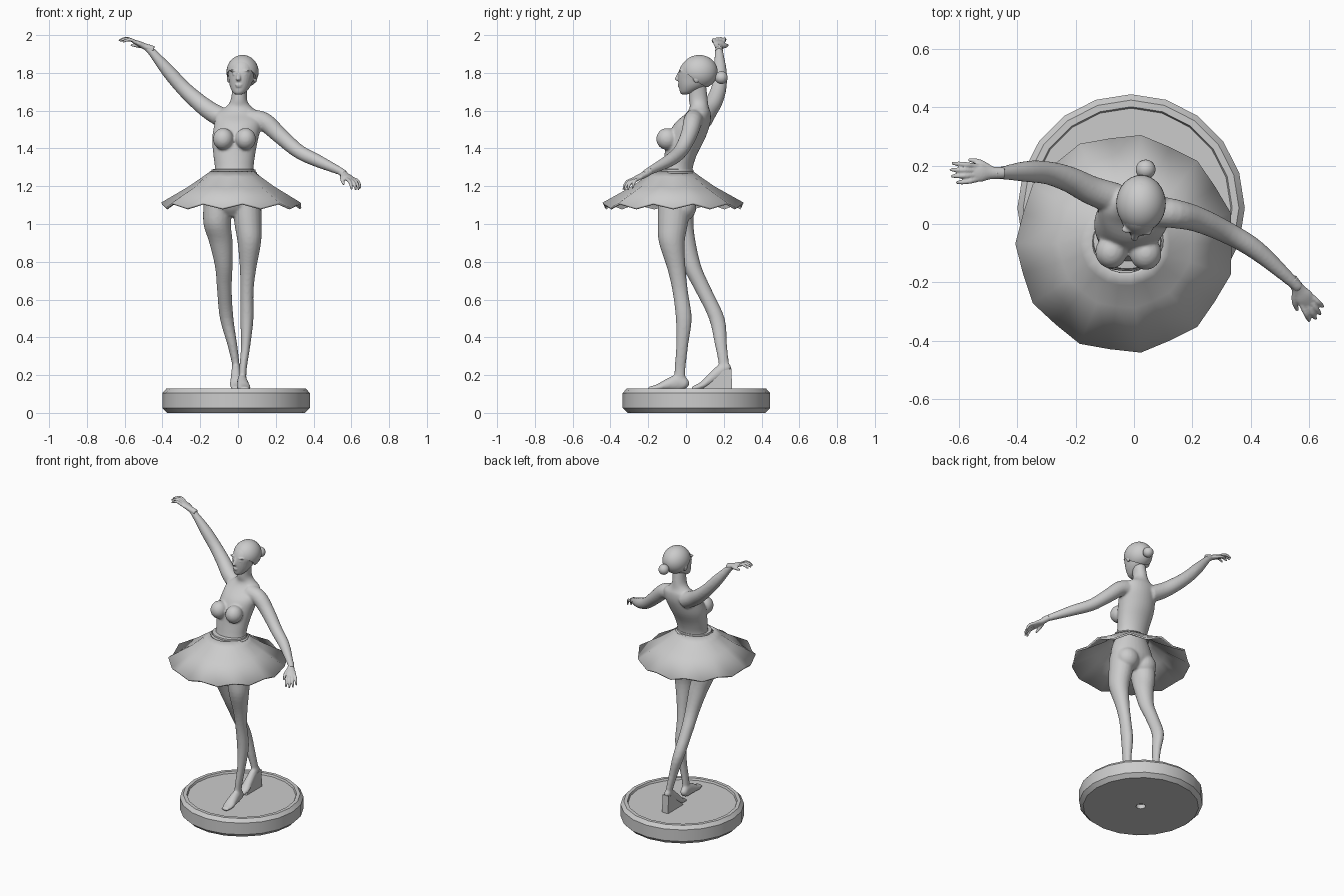
import bpy, bmesh, math
from mathutils import Vector, Matrix


def finish(name, bm, angle=40, voxel=0, smooth=0):
    bmesh.ops.recalc_face_normals(bm, faces=bm.faces)
    me = bpy.data.meshes.new(name)
    bm.to_mesh(me)
    bm.free()
    ob = bpy.data.objects.new(name, me)
    bpy.context.collection.objects.link(ob)
    bpy.ops.object.select_all(action='DESELECT')
    ob.select_set(True)
    bpy.context.view_layer.objects.active = ob
    if voxel:  # fuse overlapping parts into one skin
        r = ob.modifiers.new("fuse", 'REMESH')
        r.mode = 'VOXEL'
        r.voxel_size = voxel
        r.use_smooth_shade = True
        if smooth:
            s = ob.modifiers.new("soften", 'SMOOTH')
            s.factor, s.iterations = 0.5, smooth
    else:
        bpy.ops.object.shade_smooth_by_angle(angle=math.radians(angle))
    return ob


def skin(bm, rings, caps=True):
    rows = [[bm.verts.new(p) for p in ring] for ring in rings]
    n = len(rows[0])
    for a, b in zip(rows, rows[1:]):
        for i in range(n):
            bm.faces.new((a[i], a[(i + 1) % n], b[(i + 1) % n], b[i]))
    if caps:
        bm.faces.new(rows[0])
        bm.faces.new(rows[-1])


def spline(pts, steps=4):
    p = [Vector(q) for q in pts]
    p = [p[0] * 2 - p[1]] + p + [p[-1] * 2 - p[-2]]
    out = []
    for k in range(1, len(p) - 2):
        a, b, c, d = p[k - 1:k + 3]
        for s in range(steps):
            t = s / steps
            out.append(0.5 * (2 * b + (c - a) * t + (2 * a - 5 * b + 4 * c - d) * t * t
                              + (3 * b - a - 3 * c + d) * t ** 3))
    return out + [p[-2]]


def tube(bm, pts, side=None, seg=16):
    """Loft of ellipses (x, y, z, ra, rb); horizontal unless a side vector is given."""
    pts = spline([q if len(q) == 5 else (*q, q[3]) for q in pts])
    rings = []
    for k, q in enumerate(pts):
        a, b = Vector((1, 0, 0)), Vector((0, 1, 0))
        if side is not None:
            t = (pts[min(k + 1, len(pts) - 1)] - pts[max(k - 1, 0)])
            t = Vector(t[:3]).normalized()
            s = Vector(side)
            a = (s - t * s.dot(t)).normalized()
            b = t.cross(a)
        c = Vector(q[:3])
        ra, rb = max(q[3], 0.004), max(q[4], 0.004)
        rings.append([c + a * ra * math.cos(u) + b * rb * math.sin(u)
                      for u in (math.tau * i / seg for i in range(seg))])
    skin(bm, rings)


def ball(bm, loc, size, seg=20):
    m = Matrix.Translation(loc) @ Matrix.Diagonal((*size, 1))
    bmesh.ops.create_uvsphere(bm, u_segments=seg, v_segments=seg // 2 + 2, radius=1, matrix=m)


# Plinth: recessed disc with a hole below
bm = bmesh.new()
profile = [(.03, .03), (.03, 0), (.365, 0), (.39, .025), (.39, .105), (.37, .128),
           (.347, .128), (.342, .115)]
skin(bm, [[(-.01 + r * math.cos(u), .055 + r * math.sin(u), z)
           for u in (math.tau * i / 20 for i in range(20))] for r, z in profile])
finish("plinth", bm, 35)

# Body: torso, legs, feet and arms fused
bm = bmesh.new()
tube(bm, [(-.03, -.055, 1.04, .04, .05), (-.03, -.055, 1.08, .13, .085),
          (-.03, -.055, 1.13, .153, .105), (-.025, -.055, 1.2, .135, .1),
          (-.02, -.048, 1.28, .104, .082), (-.02, -.03, 1.36, .11, .085),
          (-.015, 0, 1.45, .122, .1), (0, .033, 1.53, .125, .095),
          (0, .065, 1.585, .115, .066), (.004, .07, 1.62, .068, .05),
          (.005, .065, 1.66, .043, .05), (.012, .06, 1.75, .04, .045)], seg=32)
for x, y in ((-.078, -.095), (.04, -.1)):
    ball(bm, (x, y, 1.45), (.055, .058, .058))
for x in (-.1, .04):
    ball(bm, (x, -.015, 1.09), (.075, .07, .075))
# front leg
tube(bm, [(.045, -.06, 1.12, .078, .088), (.053, -.07, 1.0, .072, .08),
          (.06, -.075, .9, .062, .068), (.053, -.05, .76, .043, .048),
          (.047, -.03, .64, .035, .041), (.047, -.012, .5, .035, .042),
          (.041, -.02, .36, .025, .032), (.026, -.032, .23, .02, .029),
          (.024, -.033, .16, .021, .03)], seg=20)
# back leg
tube(bm, [(-.105, -.045, 1.12, .078, .088), (-.11, -.04, 1.0, .073, .08),
          (-.09, -.01, .9, .062, .062), (-.075, .033, .77, .046, .05),
          (-.072, .092, .65, .039, .045), (-.06, .163, .5, .036, .042),
          (-.03, .185, .36, .026, .032), (-.012, .2, .26, .02, .027),
          (-.01, .2, .22, .02, .027)], seg=20)
# feet
tube(bm, [(.02, .01, .14, .01, .015), (.02, -.005, .15, .024, .032), (.022, -.04, .16, .027, .045),
          (.026, -.1, .148, .033, .031), (.032, -.15, .134, .036, .018),
          (.036, -.2, .127, .022, .01)], side=(1, 0, 0))
tube(bm, [(-.01, .235, .25, .01, .012), (-.01, .222, .243, .021, .024), (-.01, .19, .228, .024, .032),
          (-.01, .13, .18, .03, .027), (-.01, .085, .145, .033, .02),
          (-.01, .03, .127, .022, .01)], side=(1, 0, 0))
# raised arm, lowered arm
tube(bm, [(-.06, .085, 1.55, .055), (-.145, .115, 1.597, .05), (-.22, .152, 1.655, .045),
          (-.295, .175, 1.725, .04), (-.37, .18, 1.81, .036), (-.455, .175, 1.91, .022),
          (-.485, .175, 1.94, .021)], side=(0, 1, 0))
tube(bm, [(.06, .045, 1.555, .055), (.14, .035, 1.54, .05), (.22, .015, 1.47, .044),
          (.32, -.03, 1.385, .038), (.42, -.09, 1.335, .034), (.54, -.195, 1.28, .021),
          (.565, -.22, 1.263, .02)], side=(0, 0, 1))
finish("body", bm, voxel=.007, smooth=5)

# Heel support under the lifted foot
bm = bmesh.new()
side = [(.075, .112), (.245, .112), (.24, .235), (.2, .225), (.13, .17)]
skin(bm, [[(x, y, z) for y, z in side] for x in (-.033, .013)])
finish("heel_block", bm, 30)


# Hands
def hand(name, wrist, d, across):
    bm = bmesh.new()
    w, d, a = Vector(wrist), Vector(d).normalized(), Vector(across).normalized()
    n = d.cross(a).normalized()
    if n.z < 0:
        n = -n
    at = lambda u, v, h, *r: (*(w + d * u + a * v + n * h), *r)
    tube(bm, [at(-.03, 0, 0, .02, .02), at(.02, 0, 0, .022, .017), at(.055, 0, .004, .031, .014),
              at(.085, 0, .004, .028, .011)], side=a)
    for i, k in zip((-1.5, -.5, .5, 1.5), (.86, .97, 1, .95)):
        tube(bm, [at(.07, i * .015, .004, .0095), at(.115 * k, i * .019, .009, .009),
                  at(.142 * k, i * .021, -.002, .008), at(.16 * k, i * .022, -.018, .005)], a, 10)
    tube(bm, [at(.015, .012, 0, .012), at(.055, .036, -.008, .011),
              at(.092, .046, -.018, .006)], a, 10)
    finish(name, bm, voxel=.004, smooth=2)


hand("raised_hand", (-.475, .175, 1.933), (-1, 0, .36), (0, 1, 0))
hand("lowered_hand", (.555, -.21, 1.268), (.5, -.7, -.45), (-.7, -.5, 0))

# Head with nose, lips, brows and ears
bm = bmesh.new()
tube(bm, [(.004, -.008, 1.686, .016, .014), (.007, .008, 1.698, .035, .04),
          (.012, .033, 1.73, .055, .071), (.016, .05, 1.77, .066, .092),
          (.02, .06, 1.81, .073, .098), (.022, .068, 1.85, .066, .085),
          (.022, .073, 1.878, .04, .055), (.022, .075, 1.888, .015, .02)], seg=28)
tube(bm, [(.006, -.03, 1.81, .008, .008), (.003, -.042, 1.785, .009, .01),
          (.002, -.046, 1.766, .013, .014), (.003, -.038, 1.757, .008, .008)], seg=12)
ball(bm, (.004, -.036, 1.737), (.02, .009, .005))
ball(bm, (.005, -.034, 1.728), (.017, .009, .005))
for s in (-1, 1):
    ball(bm, (.009 + s * .03, -.022 + s * -.004, 1.812), (.024, .014, .006))
    ball(bm, (.009 + s * .028, -.023 + s * -.004, 1.793), (.012, .012, .006))
    ball(bm, (.021 + s * .07, .065 - s * .01, 1.772), (.01, .018, .025))
finish("head", bm, voxel=.0045, smooth=2)

# Swept hair cap and bun
bm = bmesh.new()
ball(bm, (.024, .07, 1.805), (.085, .098, .09), 32)
res = bmesh.ops.bisect_plane(bm, geom=bm.verts[:] + bm.edges[:] + bm.faces[:],
                             plane_co=(.024, -.02, 1.828), plane_no=(.03, .115, .15), clear_inner=True)
bmesh.ops.holes_fill(bm, edges=[e for e in bm.edges if e.is_boundary])
finish("hair", bm)
bm = bmesh.new()
ball(bm, (.04, .187, 1.775), (.034, .034, .034))
finish("hair_bun", bm)

# Fluted skirt
bm = bmesh.new()
N = 22
rings = []
for r, z, wave in ((.112, 1.275, 0), (.15, 1.245, .15), (.225, 1.187, .5), (.368, 1.095, 1)):
    ring = []
    for i in range(N):
        u = math.tau * i / N
        s = (1 if i % 2 else -1) * wave
        q = r + .006 * s
        ring.append((-.03 + q * math.cos(u), -.068 + q * math.sin(u) * (.92 + .08 * wave), z + .013 * s))
    rings.append(ring)
skin(bm, rings, caps=False)
skirt = finish("skirt", bm, 50)
m = skirt.modifiers.new("thickness", 'SOLIDIFY')
m.thickness, m.offset = .012, 0

# Waistband: two stacked rolls
bm = bmesh.new()
rolls = [(.1, 1.262), (.122, 1.264), (.125, 1.27), (.121, 1.276), (.116, 1.278),
         (.118, 1.283), (.115, 1.289), (.1, 1.291)]
skin(bm, [[(-.024 + r * math.cos(u), -.058 + r * .83 * math.sin(u), z)
           for u in (math.tau * i / 32 for i in range(32))] for r, z in rolls])
finish("waistband", bm, 50)
